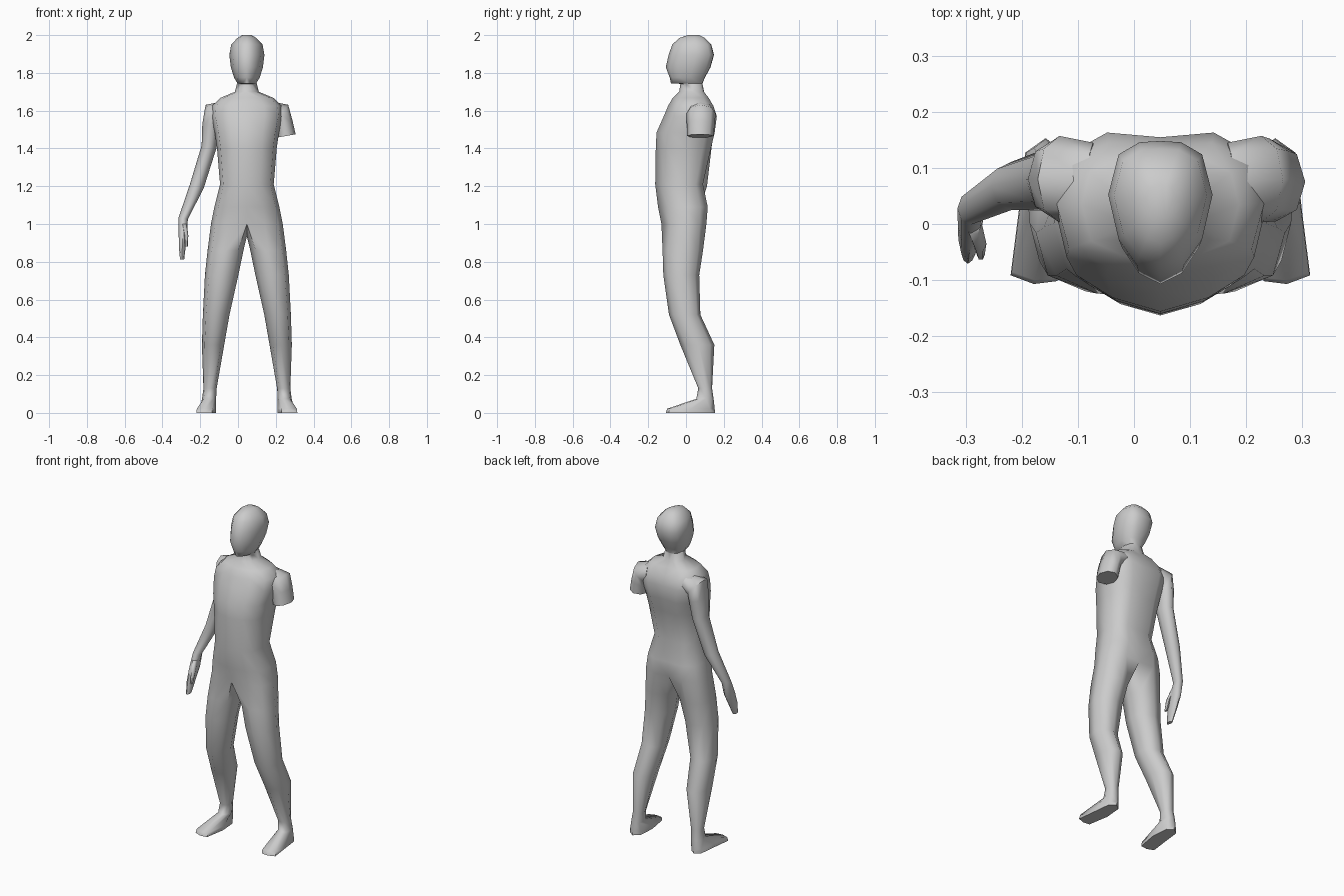
import bpy, bmesh, math
from mathutils import Matrix

if "Cube" in bpy.data.objects:
    bpy.data.objects.remove(bpy.data.objects["Cube"])

CX = 0.047  # midline of the figure

skin = bpy.data.materials.new("plain grey")
skin.diffuse_color = (0.6, 0.6, 0.6, 1)
skin.use_nodes = True
skin.node_tree.nodes["Principled BSDF"].inputs["Base Color"].default_value = skin.diffuse_color


def finish(bm, name):
    bmesh.ops.recalc_face_normals(bm, faces=bm.faces[:])
    me = bpy.data.meshes.new(name)
    bm.to_mesh(me)
    bm.free()
    ob = bpy.data.objects.new(name, me)
    ob.location.x = CX
    bpy.context.collection.objects.link(ob)
    me.materials.append(skin)
    bpy.ops.object.select_all(action='DESELECT')
    ob.select_set(True)
    bpy.context.view_layer.objects.active = ob
    bpy.ops.object.shade_smooth_by_angle(angle=math.radians(65))


def bridge(bm, a, b, closed):
    n = len(a)
    for i in range(n if closed else n - 1):
        j = (i + 1) % n
        bm.faces.new((a[i], a[j], b[j], b[i]))


def ring(bm, shape, z, x0, x1, yf, yb):
    return [bm.verts.new((x0 + u * (x1 - x0), yf + v * (yb - yf), z)) for u, v in shape]


# Half outlines, from front midline round the side to the back midline
TORSO = [(0, 0), (.5, .08), (.88, .21), (1, .55), (.9, .85), (.5, 1), (0, .97)]
HEAD = [(0, 0), (.45, .08), (.8, .27), (1, .6), (.8, .9), (.4, .99), (0, 1)]
# Closed outlines, the last point is on the inner side
LEG = [(.15, .12), (.5, 0), (.88, .15), (1, .55), (.85, .88), (.5, 1), (.15, .86), (0, .5)]
FOOT = [(.2, .02), (.6, 0), (1, .06), (.86, .5), (.75, .9), (.4, 1), (.08, .9), (0, .5)]

# Head, neck and torso: z, half width, front y, back y
UPPER = [
    (HEAD, 2.0, .025, .01, .07), (HEAD, 1.985, .05, -.035, .1),
    (HEAD, 1.95, .083, -.073, .134), (HEAD, 1.895, .093, -.092, .148),
    (HEAD, 1.83, .085, -.107, .13), (HEAD, 1.775, .068, -.086, .1),
    (HEAD, 1.745, .05, -.08, .088), (HEAD, 1.742, .053, -.03, .087),
    (HEAD, 1.70, .063, -.036, .096), (TORSO, 1.668, .14, -.07, .12),
    (TORSO, 1.625, .185, -.095, .145), (TORSO, 1.57, .19, -.118, .163),
    (TORSO, 1.485, .17, -.156, .152), (TORSO, 1.40, .158, -.16, .132),
    (TORSO, 1.21, .142, -.163, .09), (TORSO, 1.09, .172, -.148, .115),
    (TORSO, 1.0, .19, -.13, .108),
]
# Leg and foot: z, inner x, outer x, front y, back y
LOWER = [
    (LEG, .86, .018, .208, -.124, .09), (LEG, .73, .045, .222, -.12, .07),
    (LEG, .52, .092, .233, -.09, .076), (LEG, .36, .12, .238, -.03, .15),
    (LEG, .13, .16, .23, .065, .138), (LEG, .075, .163, .237, .055, .146),
    (FOOT, .022, .163, .265, -.1, .152), (FOOT, 0, .163, .267, -.107, .153),
]

bm = bmesh.new()
rings = [ring(bm, s, z, 0, w, yf, yb) for s, z, w, yf, yb in UPPER]
bm.faces.new(rings[0])
for a, b in zip(rings, rings[1:]):
    bridge(bm, a, b, False)
# The hip outline plus one crotch point becomes the top of the leg
legs = [rings[-1] + [bm.verts.new((0, 0, .935))]]
legs += [ring(bm, *row) for row in LOWER]
for a, b in zip(legs, legs[1:]):
    bridge(bm, a, b, True)
bm.faces.new(legs[-1])
bmesh.ops.mirror(bm, geom=bm.verts[:] + bm.edges[:] + bm.faces[:],
                 matrix=Matrix(), merge_dist=0.0005, axis='X')
finish(bm, "body")


def limb(name, side, sections, n=8):
    """Loft of tilted ovals: x, y, z, in-plane radius, depth radius, tilt."""
    bm = bmesh.new()
    loops = []
    for x, y, z, r, ry, tilt in sections:
        t = math.radians(tilt)
        loops.append([])
        for k in range(n):
            a = 2 * math.pi * k / n
            d = r * math.cos(a)
            loops[-1].append(bm.verts.new((side * (x + d * math.cos(t)),
                                           y + ry * math.sin(a), z + d * math.sin(t))))
    for a, b in zip(loops, loops[1:]):
        bridge(bm, a, b, True)
    bm.faces.new(loops[0])
    bm.faces.new(loops[-1])
    finish(bm, name)


SHOULDER = [(.12, .075, 1.6, .05, .07, 80), (.18, .08, 1.585, .06, .077, 50)]

# Whole arm with paddle hand
limb("arm", -1, SHOULDER + [
    (.19, .08, 1.52, .047, .07, 12), (.2, .08, 1.41, .04, .056, 10),
    (.265, .068, 1.2, .038, .043, 15), (.337, .028, 1.03, .025, .029, 10),
    (.339, .0, .95, .022, .043, 0), (.342, -.028, .88, .018, .035, 0),
    (.343, -.05, .812, .011, .021, 0)])
# Thumb
limb("thumb", -1, [
    (.333, .0, 1.0, .015, .02, 0), (.322, -.035, .94, .012, .016, 0),
    (.32, -.055, .88, .007, .01, 0)], 6)
# Upper arm cut short
limb("arm_stump", 1, SHOULDER + [
    (.195, .078, 1.53, .05, .074, 22), (.207, .075, 1.466, .052, .07, 10)])
